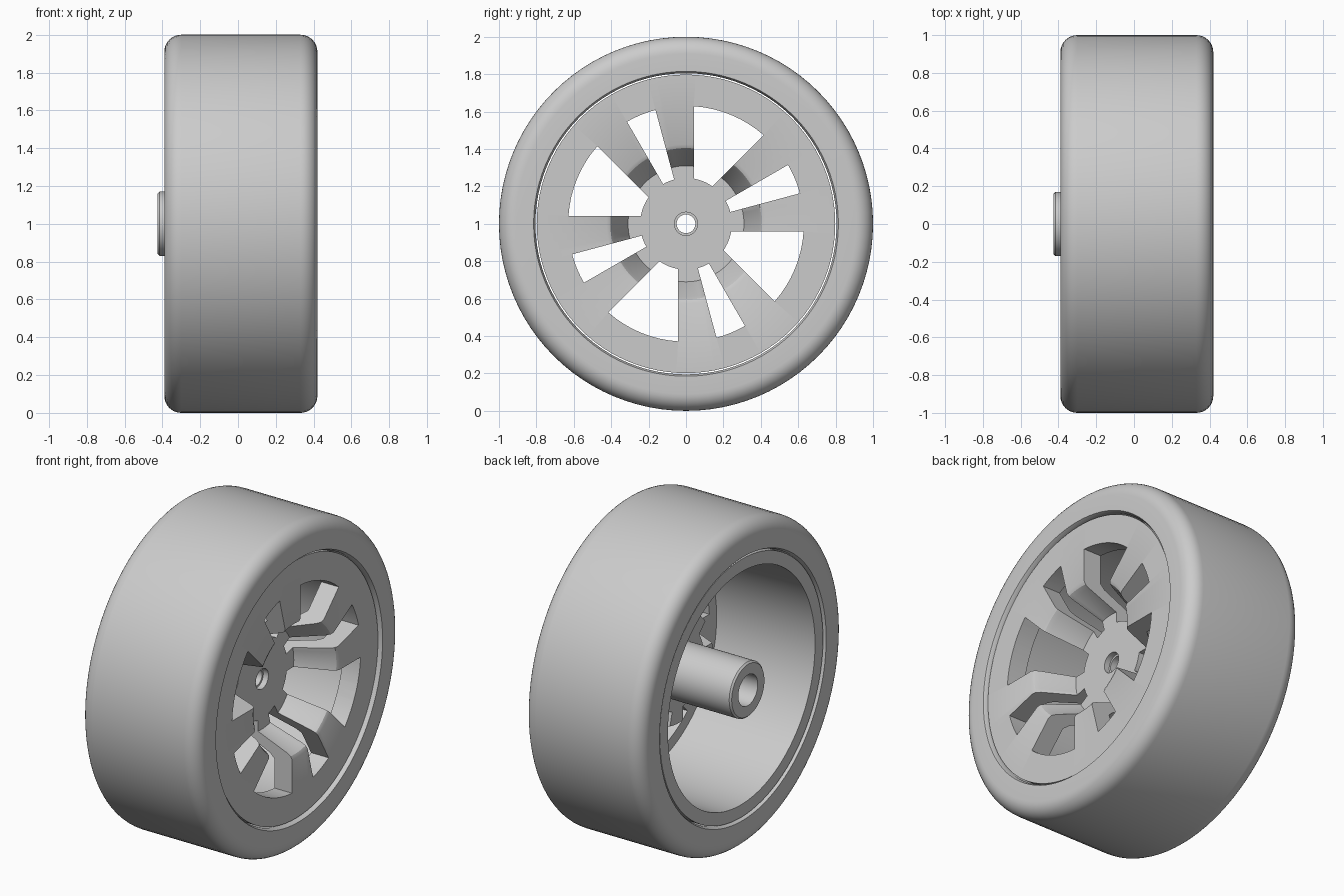
import bpy, bmesh
from math import sin, cos, asin, pi, radians

cube = bpy.data.objects.get("Cube")
if cube:
    bpy.data.objects.remove(cube, do_unlink=True)

SEGMENTS = 96
AXLE_Z = 1.0

grey = bpy.data.materials.new("plain_grey")
grey.use_nodes = True
colour = (0.6, 0.6, 0.6, 1)
grey.diffuse_color = colour
grey.node_tree.nodes["Principled BSDF"].inputs["Base Color"].default_value = colour


def finish(name, bm):
    bmesh.ops.recalc_face_normals(bm, faces=bm.faces)
    mesh = bpy.data.meshes.new(name)
    bm.to_mesh(mesh)
    bm.free()
    mesh.materials.append(grey)
    obj = bpy.data.objects.new(name, mesh)
    obj.location.z = AXLE_Z
    bpy.context.collection.objects.link(obj)
    return obj


def lathe(name, profile):
    """Spin a closed (x, radius) profile around the axle."""
    bm = bmesh.new()
    rings = []
    for i in range(SEGMENTS):
        a = 2 * pi * i / SEGMENTS
        rings.append([bm.verts.new((x, r * cos(a), r * sin(a))) for x, r in profile])
    n = len(profile)
    for i in range(SEGMENTS):
        a, b = rings[i], rings[(i + 1) % SEGMENTS]
        for j in range(n):
            k = (j + 1) % n
            bm.faces.new((a[j], a[k], b[k], b[j]))
    return finish(name, bm)


def fillet(x, r, size, start, steps=8):
    """Quarter circle of profile points around a centre."""
    return [(x + size * cos(start + pi / 2 * i / steps),
             r + size * sin(start + pi / 2 * i / steps)) for i in range(steps + 1)]


def smooth(obj):
    bpy.ops.object.select_all(action="DESELECT")
    obj.select_set(True)
    bpy.context.view_layer.objects.active = obj
    bpy.ops.object.shade_smooth_by_angle(angle=radians(28))


# Tyre with rounded shoulders
tyre = lathe("tyre",
             [(-0.37, 0.805), (0.40, 0.805), (0.42, 0.815)]
             + fillet(0.33, 0.91, 0.09, 0)
             + fillet(-0.30, 0.91, 0.09, pi / 2)
             + [(-0.39, 0.815)])

# Rim barrel, dished face and axle tube in one profile
wheel_rim = lathe("wheel_rim", [
    (0.165, 0.062), (0.13, 0.062), (0.13, 0.05), (0.07, 0.05),
    (0.07, 0.095), (-0.425, 0.095), (-0.425, 0.16), (-0.415, 0.17),
    (0.05, 0.17), (0.05, 0.33), (0.25, 0.42), (0.28, 0.45),
    (0.28, 0.70), (-0.38, 0.72), (-0.38, 0.798), (0.40, 0.798),
    (0.40, 0.425), (0.39, 0.405), (0.365, 0.39), (0.165, 0.31)])


def add_window(bm, start, end, offset):
    """Prism between two spoke edges, each set back by an offset."""
    inner, outer, steps = 0.245, 0.63, 8
    outline = []
    for r in (inner, outer):
        shift = asin(offset / r)
        a, b = radians(start) + shift, radians(end) - shift
        arc = [(r * cos(a + (b - a) * i / steps), r * sin(a + (b - a) * i / steps))
               for i in range(steps + 1)]
        outline += arc if r == inner else arc[::-1]
    face = bm.faces.new([bm.verts.new((-0.1, y, z)) for y, z in outline])
    moved = bmesh.ops.extrude_face_region(bm, geom=[face])["geom"]
    verts = [v for v in moved if isinstance(v, bmesh.types.BMVert)]
    bmesh.ops.translate(bm, verts=verts, vec=(0.7, 0, 0))


# Four wide and four narrow windows cut through the face
bm = bmesh.new()
for quarter in range(0, 360, 90):
    add_window(bm, quarter + 45, quarter + 90, 0.042)
    add_window(bm, quarter + 15, quarter + 30, 0)
cutter = finish("window_cutter", bm)
cutter.hide_render = True

cut = wheel_rim.modifiers.new("windows", "BOOLEAN")
cut.operation = "DIFFERENCE"
cut.solver = "EXACT"
cut.object = cutter
bpy.ops.object.select_all(action="DESELECT")
wheel_rim.select_set(True)
bpy.context.view_layer.objects.active = wheel_rim
bpy.ops.object.modifier_apply(modifier=cut.name)
bpy.data.objects.remove(cutter, do_unlink=True)

for part in (tyre, wheel_rim):
    smooth(part)
